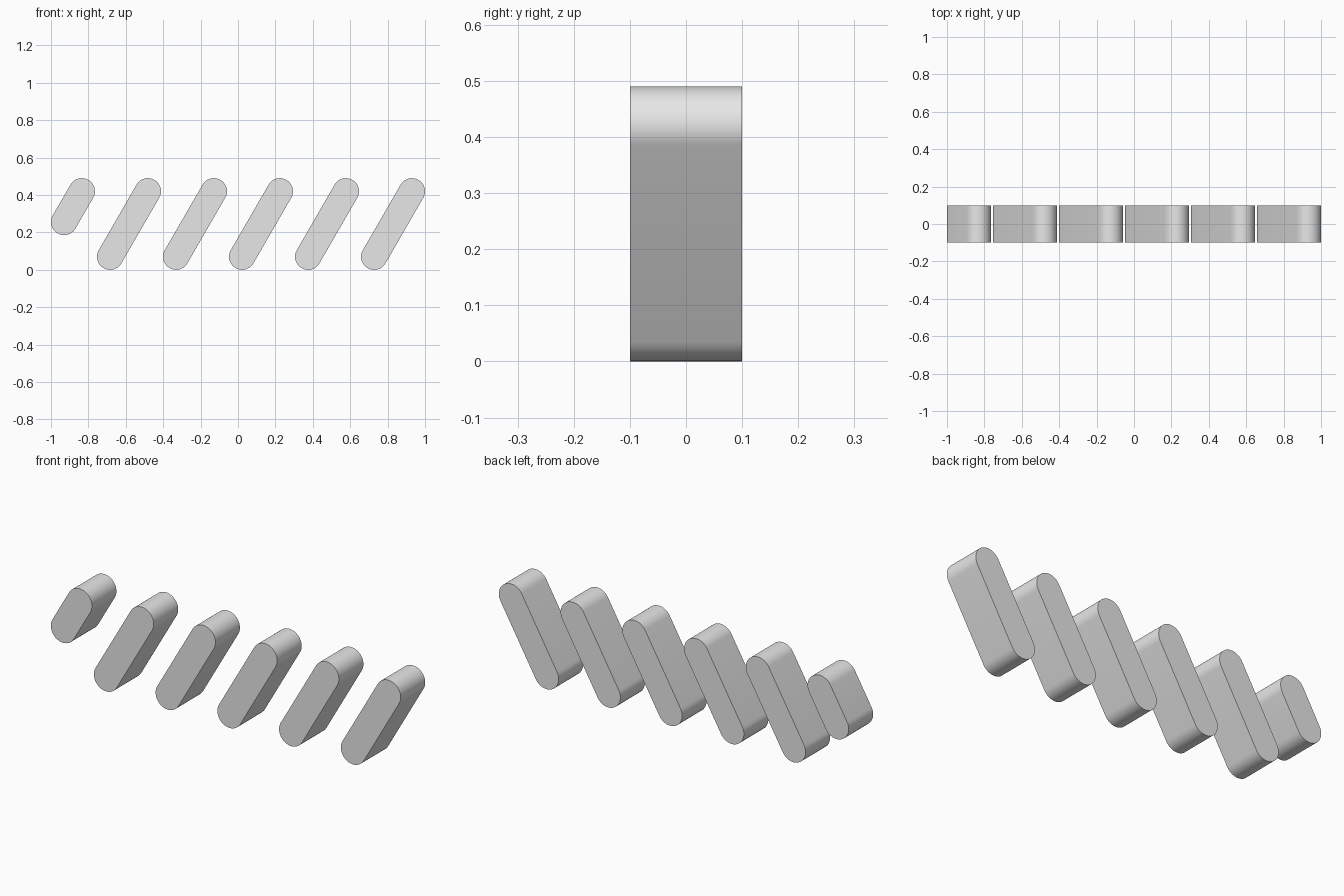
import bpy
import bmesh
from math import sin, cos, pi, radians
from mathutils import Vector

cube = bpy.data.objects.get("Cube")
if cube:
    bpy.data.objects.remove(cube, do_unlink=True)

RADIUS, DEPTH, PITCH = 0.07, 0.2, 0.353
TILT = radians(60)
SEGMENTS = 24

grey = bpy.data.materials.new("light_grey")
grey.use_nodes = True
grey.diffuse_color = (0.8, 0.8, 0.8, 1)
grey.node_tree.nodes["Principled BSDF"].inputs["Base Color"].default_value = (0.8, 0.8, 0.8, 1)


def slanted_bar(name, top_x, length):
    """Round-ended bar hanging down and left from its top centre."""
    top = Vector((top_x, 0, 0.42))
    bottom = top - length * Vector((cos(TILT), 0, sin(TILT)))
    bm = bmesh.new()
    outline = []
    # Two half circles, one around each end
    for centre, start in ((top, TILT - pi / 2), (bottom, TILT + pi / 2)):
        for i in range(SEGMENTS + 1):
            a = start + pi * i / SEGMENTS
            offset = Vector((RADIUS * cos(a), -DEPTH / 2, RADIUS * sin(a)))
            outline.append(bm.verts.new(centre + offset))
    face = bm.faces.new(outline)
    extruded = bmesh.ops.extrude_face_region(bm, geom=[face])["geom"]
    verts = [v for v in extruded if isinstance(v, bmesh.types.BMVert)]
    bmesh.ops.translate(bm, verts=verts, vec=(0, DEPTH, 0))
    bmesh.ops.recalc_face_normals(bm, faces=bm.faces)

    mesh = bpy.data.meshes.new(name)
    bm.to_mesh(mesh)
    bm.free()
    mesh.materials.append(grey)
    obj = bpy.data.objects.new(name, mesh)
    bpy.context.collection.objects.link(obj)
    bpy.ops.object.select_all(action="DESELECT")
    obj.select_set(True)
    bpy.context.view_layer.objects.active = obj
    bpy.ops.object.shade_smooth_by_angle(angle=radians(30))


# Five full bars, then one short bar at the right-hand end
for k in range(5):
    slanted_bar(f"long_bar_{k + 1}", 0.93 - PITCH * k, 0.404)
slanted_bar("short_bar", 0.93 - PITCH * 5, 0.19)
